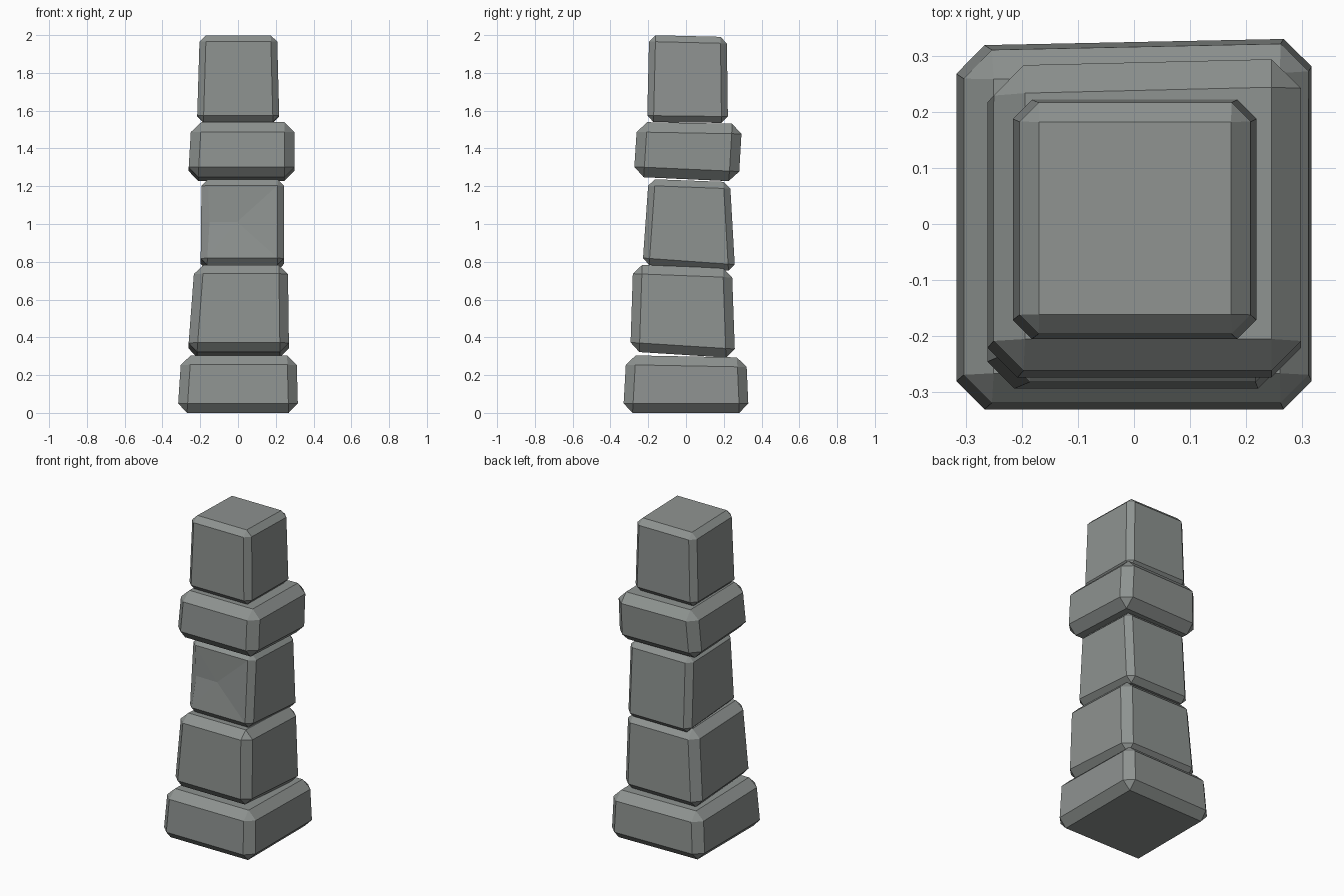
import bpy
import bmesh
from mathutils import Vector

cube = bpy.data.objects.get("Cube")
if cube:
    bpy.data.objects.remove(cube, do_unlink=True)

# One weathered grey for all stones
stone_grey = bpy.data.materials.new("stone_grey")
stone_grey.use_nodes = True
colour = (0.27, 0.29, 0.28, 1.0)
stone_grey.diffuse_color = colour
stone_grey.node_tree.nodes["Principled BSDF"].inputs["Base Color"].default_value = colour


def add_stone(name, bottom, top, bottom_z, top_z, bevel, skew=0.0, cracked=False):
    """Chamfered, uneven block. Outlines are (left, right, front, back);
    heights are (front, back); skew pulls in the back left corner."""
    bm = bmesh.new()
    bmesh.ops.create_cube(bm, size=2)
    for v in bm.verts:
        outline, heights = (top, top_z) if v.co.z > 0 else (bottom, bottom_z)
        is_right, is_back = v.co.x > 0, v.co.y > 0
        v.co = Vector((outline[is_right], outline[2 + is_back], heights[is_back]))
        if is_back and not is_right:
            v.co.y -= skew
    bmesh.ops.bevel(bm, geom=bm.edges[:], offset=bevel, offset_type='OFFSET',
                    segments=1, profile=0.5, affect='EDGES', clamp_overlap=True)
    bm.normal_update()
    if cracked:
        crack_front(bm)
    bmesh.ops.recalc_face_normals(bm, faces=bm.faces[:])
    mesh = bpy.data.meshes.new(name)
    bm.to_mesh(mesh)
    bm.free()
    mesh.materials.append(stone_grey)
    obj = bpy.data.objects.new(name, mesh)
    bpy.context.collection.objects.link(obj)
    return obj


def crack_front(bm):
    """Notch the left edge of the front face and fan shallow facets from it."""
    front = min(bm.faces, key=lambda f: f.normal.y)
    edge = min(front.edges, key=lambda e: e.verts[0].co.x + e.verts[1].co.x)
    _, notch = bmesh.utils.edge_split(edge, edge.verts[0], 0.5)
    notch.co += Vector((0.01, 0.015, 0))
    fan = bmesh.ops.poke(bm, faces=[front])
    fan["verts"][0].co += Vector((-0.03, 0.012, 0))


# Stacked from the ground up
add_stone("base_stone", (-0.32, 0.318, -0.333, 0.333), (-0.30, 0.31, -0.316, 0.32),
          (0.0, 0.0), (0.305, 0.293), 0.05, skew=0.013)
add_stone("lower_stone", (-0.265, 0.27, -0.295, 0.26), (-0.23, 0.264, -0.28, 0.243),
          (0.325, 0.29), (0.785, 0.765), 0.048)
add_stone("middle_stone", (-0.198, 0.243, -0.23, 0.26), (-0.193, 0.243, -0.198, 0.233),
          (0.785, 0.75), (1.238, 1.222), 0.035, cracked=True)
add_stone("collar_stone", (-0.264, 0.298, -0.277, 0.28), (-0.247, 0.298, -0.258, 0.298),
          (1.25, 1.225), (1.54, 1.53), 0.053, skew=0.013)
add_stone("top_stone", (-0.217, 0.219, -0.206, 0.222), (-0.203, 0.207, -0.195, 0.216),
          (1.54, 1.535), (2.0, 1.99), 0.034)
